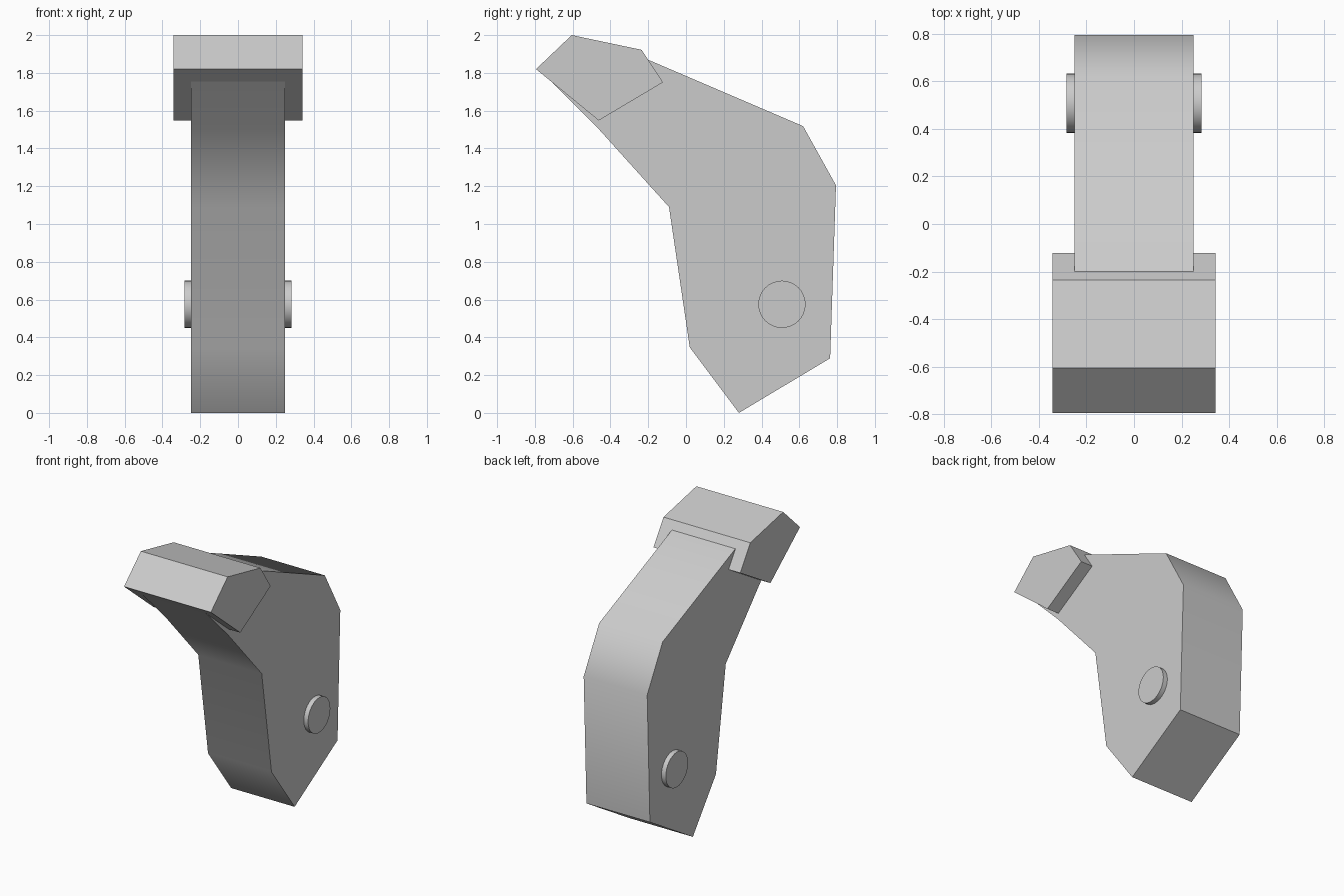
import bpy, bmesh
from math import radians, pi, cos, sin

if "Cube" in bpy.data.objects:
    bpy.data.objects.remove(bpy.data.objects["Cube"])


def extrude_profile(name, points, half_width, smooth_angle):
    """Extrude a (y, z) outline symmetrically along x."""
    bm = bmesh.new()
    face = bm.faces.new([bm.verts.new((-half_width, y, z)) for y, z in points])
    ext = bmesh.ops.extrude_face_region(bm, geom=[face])
    moved = [g for g in ext["geom"] if isinstance(g, bmesh.types.BMVert)]
    bmesh.ops.translate(bm, verts=moved, vec=(2 * half_width, 0, 0))
    bmesh.ops.recalc_face_normals(bm, faces=bm.faces)
    mesh = bpy.data.meshes.new(name)
    bm.to_mesh(mesh)
    bm.free()
    obj = bpy.data.objects.new(name, mesh)
    bpy.context.collection.objects.link(obj)
    bpy.ops.object.select_all(action="DESELECT")
    obj.select_set(True)
    bpy.context.view_layer.objects.active = obj
    bpy.ops.object.shade_smooth_by_angle(angle=radians(smooth_angle))
    return obj


# Bent lever body, its upper end buried in the head
extrude_profile("lever_body", [
    (0.28, 0.0), (0.763, 0.289), (0.794, 1.205), (0.62, 1.518),
    (-0.19, 1.865), (-0.30, 1.90), (-0.60, 1.93), (-0.775, 1.815),
    (-0.466, 1.507), (-0.09, 1.09), (0.02, 0.347)], 0.25, 50)

# Wider five-sided thumb pad
extrude_profile("thumb_pad", [
    (-0.794, 1.82), (-0.605, 2.0), (-0.235, 1.922),
    (-0.122, 1.75), (-0.462, 1.548)], 0.342, 30)

# Pivot pin through the body
extrude_profile("pivot_pin", [
    (0.508 + 0.125 * cos(2 * pi * i / 32), 0.575 + 0.125 * sin(2 * pi * i / 32))
    for i in range(32)], 0.284, 30)
